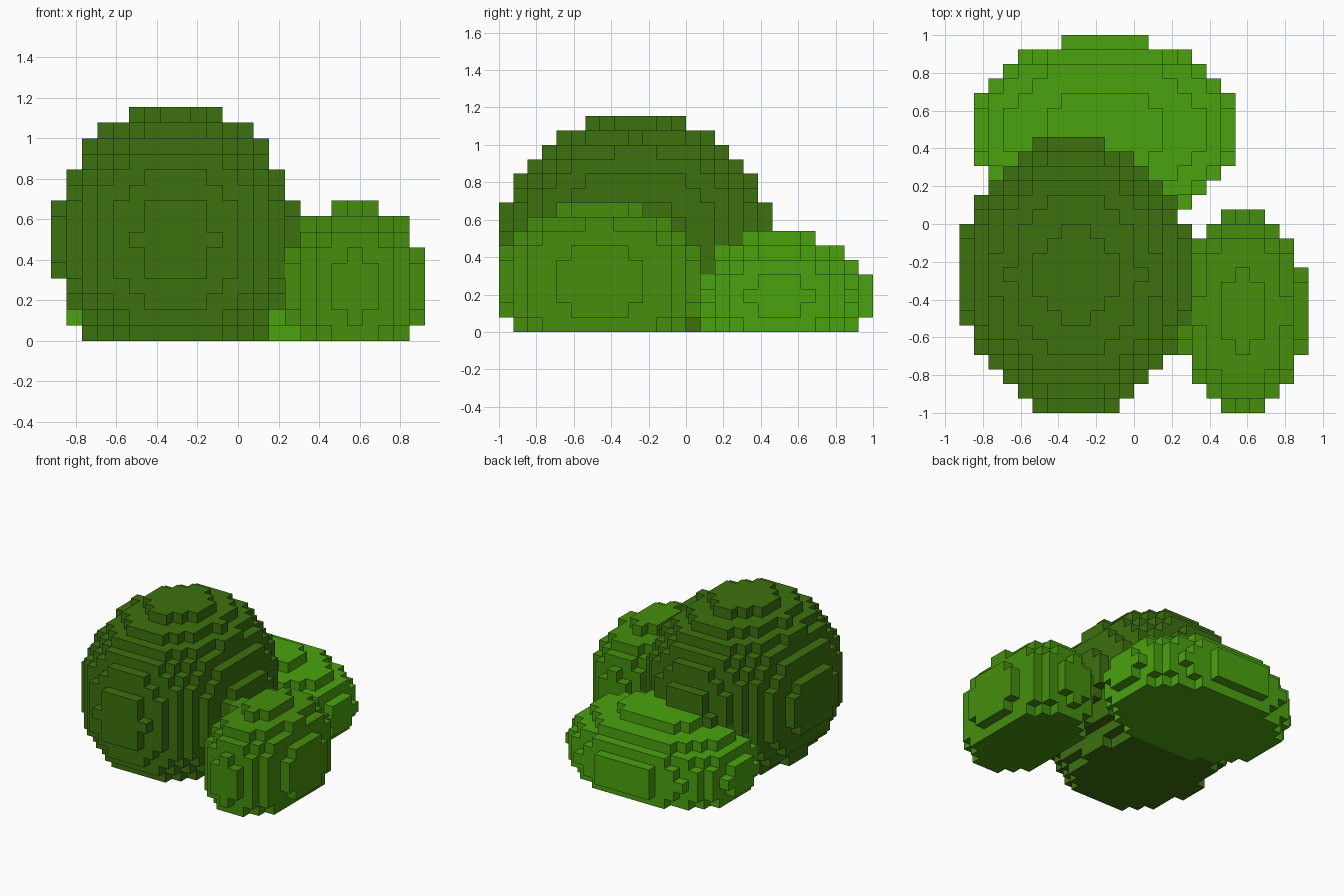
import bpy
import bmesh
from mathutils import Vector

if "Cube" in bpy.data.objects:
    bpy.data.objects.remove(bpy.data.objects["Cube"])

V = 1 / 13  # edge length of one cube


def linear(c):
    c /= 255
    return c / 12.92 if c <= 0.04045 else ((c + 0.055) / 1.055) ** 2.4


# name, colour name, sRGB colour, centre and radii counted in cubes
BUSHES = [
    ("large_bush", "dark green", (60, 113, 14), (-4, -3.5, 6.5), (8, 9.5, 8.5)),
    ("side_bush", "mid green", (69, 143, 12), (7.5, -6, 3.5), (4.5, 7, 5.5)),
    ("back_bush", "light green", (74, 162, 13), (-2, 6.5, 2.5), (9, 6.5, 4.5)),
]


def inside(cell, centre, radii):
    return sum(((i + 0.5 - c) / r) ** 2 for i, c, r in zip(cell, centre, radii)) <= 1


# Fill the grid with stepped ellipsoids cut off at the ground; later bushes win overlaps
owner = {}
for n, (_, _, _, centre, radii) in enumerate(BUSHES):
    for x in range(-12, 12):
        for y in range(-13, 13):
            for z in range(15):
                if inside((x, y, z), centre, radii):
                    owner[x, y, z] = n


def build_bush(n, name, colour_name, rgb):
    bm = bmesh.new()
    verts = {}

    def vert(p):
        key = tuple(p)
        if key not in verts:
            verts[key] = bm.verts.new([k * V for k in key])
        return verts[key]

    # Only the exposed cube sides become faces
    for cell, who in owner.items():
        if who != n:
            continue
        for axis in range(3):
            u, w = (axis + 1) % 3, (axis + 2) % 3
            for side in (0, 1):
                neighbour = list(cell)
                neighbour[axis] += 2 * side - 1
                if tuple(neighbour) in owner:
                    continue
                loop = []
                for a, b in ((0, 0), (1, 0), (1, 1), (0, 1)):
                    p = list(cell)
                    p[axis] += side
                    p[u] += a
                    p[w] += b
                    loop.append(vert(p))
                bm.faces.new(loop if side else loop[::-1])

    mesh = bpy.data.meshes.new(name)
    bm.to_mesh(mesh)
    bm.free()
    mat = bpy.data.materials.new(colour_name)
    mat.diffuse_color = [linear(c) for c in rgb] + [1]
    mat.use_nodes = True
    mat.node_tree.nodes["Principled BSDF"].inputs["Base Color"].default_value = mat.diffuse_color
    mesh.materials.append(mat)
    bpy.context.collection.objects.link(bpy.data.objects.new(name, mesh))


for n, (name, colour_name, rgb, _, _) in enumerate(BUSHES):
    build_bush(n, name, colour_name, rgb)
